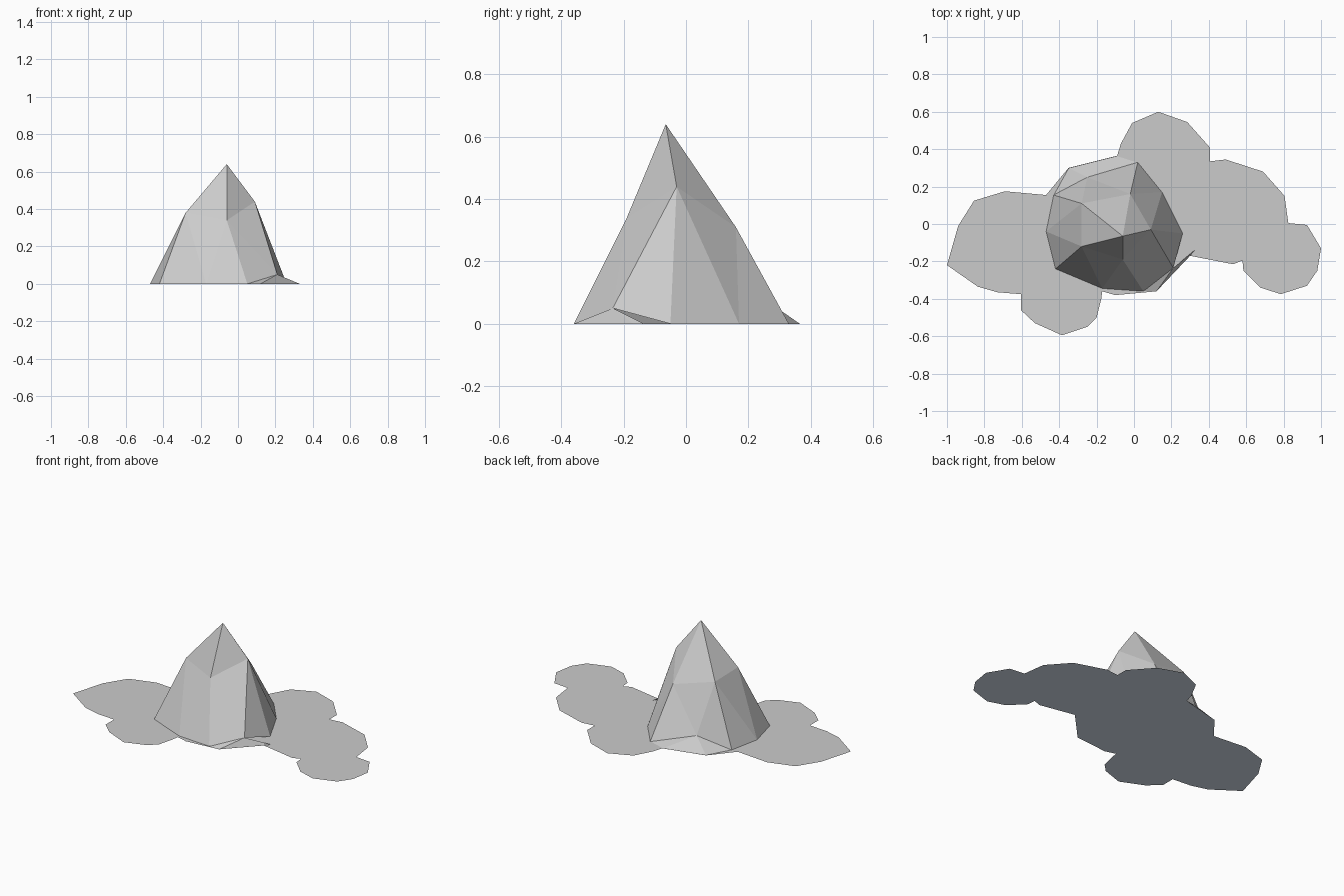
import bpy


def make_material(name, rgb):
    mat = bpy.data.materials.new(name)
    mat.diffuse_color = (*rgb, 1)
    return mat


snow = make_material("snow_white", (0.92, 0.92, 0.95))
ice = make_material("ice_blue", (0.71, 0.78, 0.89))


def make_mesh(name, verts, faces, mat):
    mesh = bpy.data.meshes.new(name)
    mesh.from_pydata(verts, [], faces)
    mesh.update()
    mesh.materials.append(mat)
    obj = bpy.data.objects.new(name, mesh)
    bpy.context.collection.objects.link(obj)
    return obj


# Peak: apex, five shoulder points, ten foot points (a faceted crystal-like rock)
apex = (-0.06, -0.065, 0.64)
shoulder = [(0.09, -0.03, 0.44), (-0.06, -0.19, 0.34), (-0.28, -0.12, 0.38),
            (-0.28, 0.11, 0.375), (-0.02, 0.16, 0.31)]
foot = [(0.15, 0.17, 0), (0.26, -0.05, 0), (0.21, -0.235, 0.05),
        (0.05, -0.36, 0), (-0.17, -0.345, 0), (-0.42, -0.24, 0),
        (-0.47, -0.04, 0), (-0.43, 0.155, 0), (-0.25, 0.25, 0.08),
        (0.02, 0.33, 0)]
faces = []
for i in range(5):
    j = (i + 1) % 5
    m, n = 1 + i, 1 + j
    a, b, c = (6 + (2 * i + k) % 10 for k in range(3))
    faces += [(0, m, n), (m, a, b), (m, b, c), (m, c, n)]
# the feet run clockwise seen from above, so flip to face outwards
make_mesh("rock_peak", [apex] + shoulder + foot, [f[::-1] for f in faces], snow)

# Skirts: low slopes spreading from the two raised foot points
make_mesh("back_skirt",
          [foot[8], foot[9], (-0.09, 0.365, 0), (-0.35, 0.30, 0), foot[7]],
          [(0, 1, 2), (0, 2, 3), (0, 3, 4)], snow)
make_mesh("front_skirt",
          [foot[2], foot[3], (0.12, -0.36, 0), (0.30, -0.17, 0), (0.33, -0.135, 0)],
          [(0, 1, 2), (0, 2, 3), (0, 3, 4)], snow)

# Ground patch: one flat lobed outline, snow layer over an ice layer
outline = [(-1, -.22), (-.835, -.335), (-.73, -.365), (-.605, -.375), (-.605, -.46),
           (-.53, -.53), (-.385, -.595), (-.25, -.55), (-.2, -.5), (-.175, -.4),
           (-.17, -.36), (-.1, -.38), (.12, -.36), (.3, -.17), (.53, -.215),
           (.58, -.195), (.585, -.25), (.675, -.34), (.785, -.375), (.925, -.33),
           (.98, -.25), (1, -.13), (.925, -.005), (.825, .005), (.805, .15),
           (.69, .28), (.49, .345), (.405, .335), (.405, .41), (.285, .545),
           (.13, .6), (-.01, .54), (-.07, .43), (-.09, .365), (-.35, .3),
           (-.47, .155), (-.69, .175), (-.855, .125), (-.94, -.01)]
ring = range(len(outline))
make_mesh("ground_snow", [(x, y, 0.001) for x, y in outline], [ring], snow)
make_mesh("ground_ice", [(x, y, 0) for x, y in outline], [ring[::-1]], ice)
